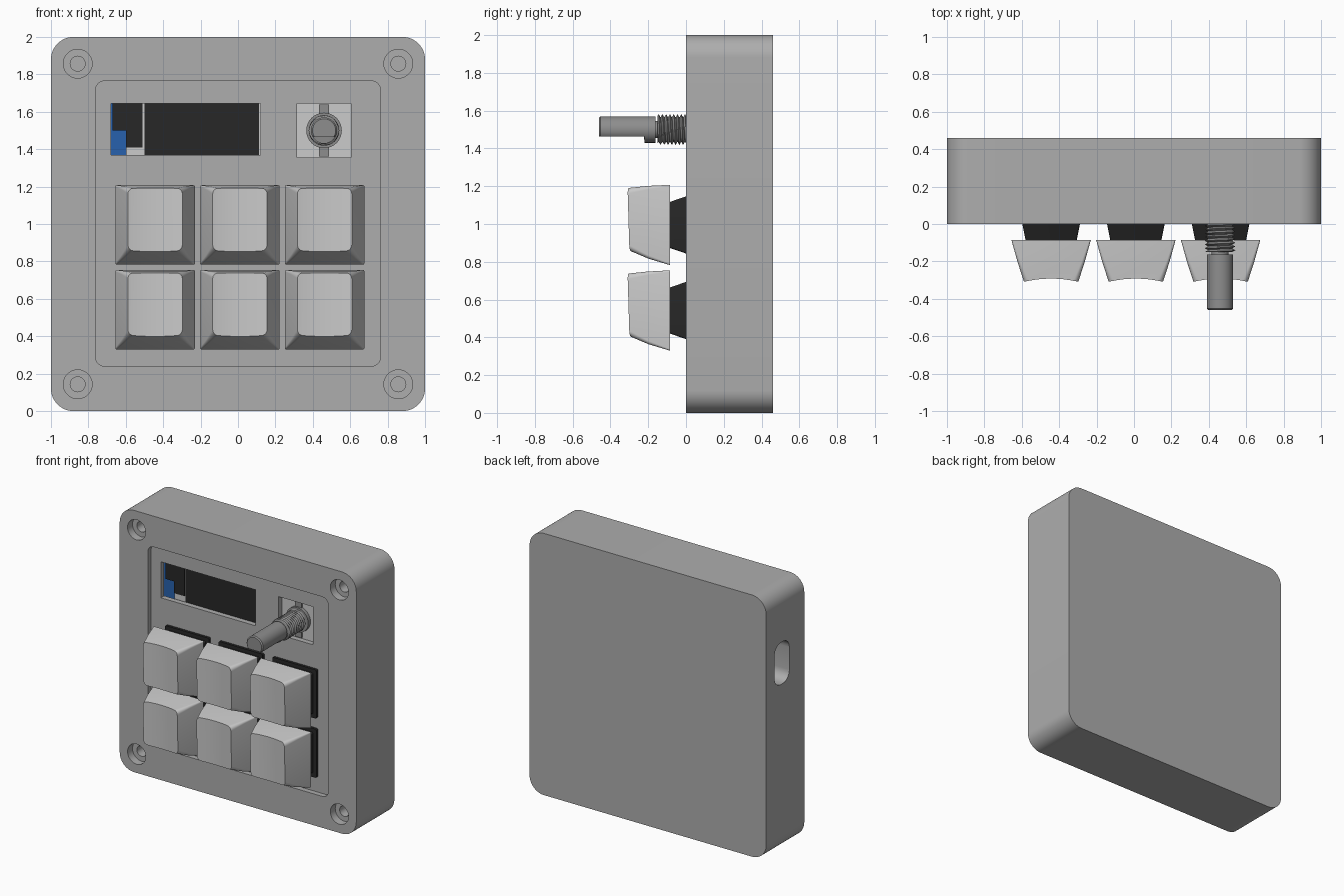
import bpy, bmesh, math

if "Cube" in bpy.data.objects:
    bpy.data.objects.remove(bpy.data.objects["Cube"])


def material(name, r, g, b):
    m = bpy.data.materials.new(name)
    m.diffuse_color = (r, g, b, 1)
    m.use_nodes = True
    m.node_tree.nodes["Principled BSDF"].inputs["Base Color"].default_value = m.diffuse_color
    return m


CASE = material("case_grey", 0.42, 0.42, 0.42)
BLACK = material("black_plastic", 0.02, 0.02, 0.02)
BLUE = material("board_blue", 0.02, 0.12, 0.42)
METAL = material("shaft_grey", 0.27, 0.27, 0.27)


def loft(name, rings, mat=None, smooth=True):
    """Skin a list of equal-length rings and cap both ends."""
    bm = bmesh.new()
    rows = [[bm.verts.new(p) for p in ring] for ring in rings]
    n = len(rows[0])
    for a, b in zip(rows, rows[1:]):
        for i in range(n):
            j = (i + 1) % n
            bm.faces.new((a[i], a[j], b[j], b[i]))
    bm.faces.new(rows[0])
    bm.faces.new(rows[-1])
    bmesh.ops.recalc_face_normals(bm, faces=bm.faces)
    mesh = bpy.data.meshes.new(name)
    bm.to_mesh(mesh)
    bm.free()
    ob = bpy.data.objects.new(name, mesh)
    bpy.context.collection.objects.link(ob)
    if mat:
        mesh.materials.append(mat)
    if smooth:
        shade(ob)
    return ob


def activate(ob):
    bpy.ops.object.select_all(action='DESELECT')
    ob.select_set(True)
    bpy.context.view_layer.objects.active = ob


def shade(ob):
    activate(ob)
    bpy.ops.object.shade_smooth_by_angle(angle=math.radians(30))


def rrect(w, h, r, y, cx=0, cz=0, tilt=0, seg=6):
    """Rounded rectangle facing front; tilt leans it along y."""
    pts = []
    for k, (sx, sz) in enumerate([(1, 1), (-1, 1), (-1, -1), (1, -1)]):
        for i in range(seg + 1):
            a = math.pi / 2 * (k + i / seg)
            x = sx * (w / 2 - r) + r * math.cos(a)
            z = sz * (h / 2 - r) + r * math.sin(a)
            pts.append((cx + x, y + tilt * z, cz + z))
    return pts


def circle(r, y, cx, cz, n=32, floor=-9):
    """Circle facing front; floor cuts a flat on its lower side."""
    return [(cx + r * math.cos(2 * math.pi * i / n), y,
             cz + max(floor, r * math.sin(2 * math.pi * i / n))) for i in range(n)]


def box(name, x0, x1, y0, y1, z0, z1, mat=None):
    return loft(name, [[(x0, y, z0), (x1, y, z0), (x1, y, z1), (x0, y, z1)]
                       for y in (y0, y1)], mat, False)


def slab(name, w, h, r, y0, y1, cx, cz, mat=None, seg=6):
    return loft(name, [rrect(w, h, r, y, cx, cz, 0, seg) for y in (y0, y1)], mat)


def cut(ob, cutter):
    mod = ob.modifiers.new("cut", 'BOOLEAN')
    mod.operation = 'DIFFERENCE'
    mod.solver = 'EXACT'
    mod.object = cutter
    activate(ob)
    bpy.ops.object.modifier_apply(modifier=mod.name)
    bpy.data.objects.remove(cutter)


KEYS = [(x, z) for z in (0.542, 0.995) for x in (-0.443, 0.01, 0.463)]
KNOB = (0.46, 1.5)

# Case: rounded block, hollow, with a recessed front plate
case = slab("case", 2, 2, 0.12, 0, 0.46, 0, 1, CASE, 12)
cut(case, slab("cavity", 1.52, 1.52, 0.04, 0.08, 0.42, 0, 1))
cut(case, slab("recess", 1.525, 1.525, 0.05, -0.1, 0.04, 0, 1.0025))
for x, z in KEYS:
    cut(case, box("key_hole", x - .167, x + .167, -0.1, 0.15, z - .167, z + .167))
cut(case, box("screen_window", -0.68, 0.12, -0.1, 0.15, 1.37, 1.645))
cut(case, box("knob_window", 0.315, 0.605, -0.1, 0.15, 1.355, 1.645))
for sx in (-0.857, 0.857):
    for z in (0.143, 1.857):
        cut(case, loft("bore", [circle(0.077, y, sx, z) for y in (-0.1, 0.06)]))
        cut(case, loft("screw_hole", [circle(0.04, y, sx, z) for y in (-0.1, 0.34)]))

# Cable slot through the left wall
slot = loft("cable_slot", [[(x, p[0], p[2]) for p in rrect(0.18, 0.32, 0.075, 0, 0.27, 1.44)]
                           for x in (-1.1, -0.7)])
cut(case, slot)
shade(case)

# Display: blue board, pale glass, black screen and black flex strip
box("display_board", -0.72, 0.15, 0.115, 0.135, 1.33, 1.69, BLUE)
box("display_glass", -0.6, 0.15, 0.09, 0.113, 1.33, 1.69)
box("display_screen", -0.5, 0.113, 0.083, 0.091, 1.35, 1.67, BLACK)
box("display_flex", -0.6, -0.51, 0.084, 0.091, 1.41, 1.67, BLACK)
box("display_flex_side", -0.67, -0.6, 0.084, 0.114, 1.5, 1.67, BLACK)

# Keycap: tapered hollow shell with a cylindrical dish on top
cap = loft("keycap", [rrect(0.425, 0.425, 0.008, -0.085),
                      rrect(0.36, 0.385, 0.018, -0.20, 0, 0.014, -0.01),
                      rrect(0.29, 0.33, 0.03, -0.306, 0, 0.03, -0.03)], None, False)
R = 0.62
dish = loft("dish", [[(R * math.sin(2 * math.pi * i / 120),
                       -0.287 - R - 0.03 * (z - 0.03) + R * math.cos(2 * math.pi * i / 120), z)
                      for i in range(120)] for z in (-0.4, 0.4)])
cut(cap, dish)
cut(cap, loft("cap_hollow", [rrect(0.375, 0.375, 0.006, -0.06),
                             rrect(0.25, 0.28, 0.02, -0.25, 0, 0.025)]))
shade(cap)

# Switch under the cap: lower body, flange, tapered upper housing, stem
switch = loft("switch_housing", [rrect(0.30, 0.30, 0.01, 0.24), rrect(0.325, 0.325, 0.01, 0.15),
                                 rrect(0.325, 0.325, 0.01, 0.038), rrect(0.372, 0.372, 0.01, 0.038),
                                 rrect(0.372, 0.372, 0.01, 0.018), rrect(0.315, 0.315, 0.01, 0.018),
                                 rrect(0.26, 0.22, 0.01, -0.12)], BLACK)
stem = loft("key_stem", [circle(0.065, y, 0, 0, 24) for y in (-0.26, -0.11)])

# Repeat the key over the grid
for i, (x, z) in enumerate(KEYS):
    for part in (cap, switch, stem):
        ob = part
        if i:
            ob = part.copy()
            bpy.context.collection.objects.link(ob)
        ob.location = (x, 0, z)

# Rotary control: body, cross strap, collar
kx, kz = KNOB
box("knob_body", kx - .15, kx + .15, 0.083, 0.25, kz - .15, kz + .15)
box("knob_strap", kx - .026, kx + .026, 0.07, 0.084, kz - .138, kz + .138, METAL)
loft("knob_collar", [circle(0.095, y, kx, kz) for y in (0.084, 0.055)], METAL)

# Helical threaded bushing
pitch, n, rings = 0.02, 32, []
for k in range(65):
    y = 0.06 - 0.21 * k / 64
    ring = []
    for i in range(n):
        a = 2 * math.pi * i / n
        wave = abs(2 * ((y / pitch + i / n) % 1) - 1)
        r = 0.064 + 0.018 * wave
        ring.append((kx + r * math.cos(a), y, kz + r * math.sin(a)))
    rings.append(ring)
loft("knob_thread", rings, METAL)

# Shaft with neck, shoulder and a flat on the lower side
flat = -0.036
loft("knob_shaft", [circle(0.045, -0.14, kx, kz), circle(0.045, -0.162, kx, kz),
                    circle(0.07, -0.162, kx, kz), circle(0.07, -0.22, kx, kz),
                    circle(0.07, -0.222, kx, kz, 32, flat),
                    circle(0.07, -0.452, kx, kz, 32, flat),
                    circle(0.062, -0.46, kx, kz, 32, flat)], METAL)
